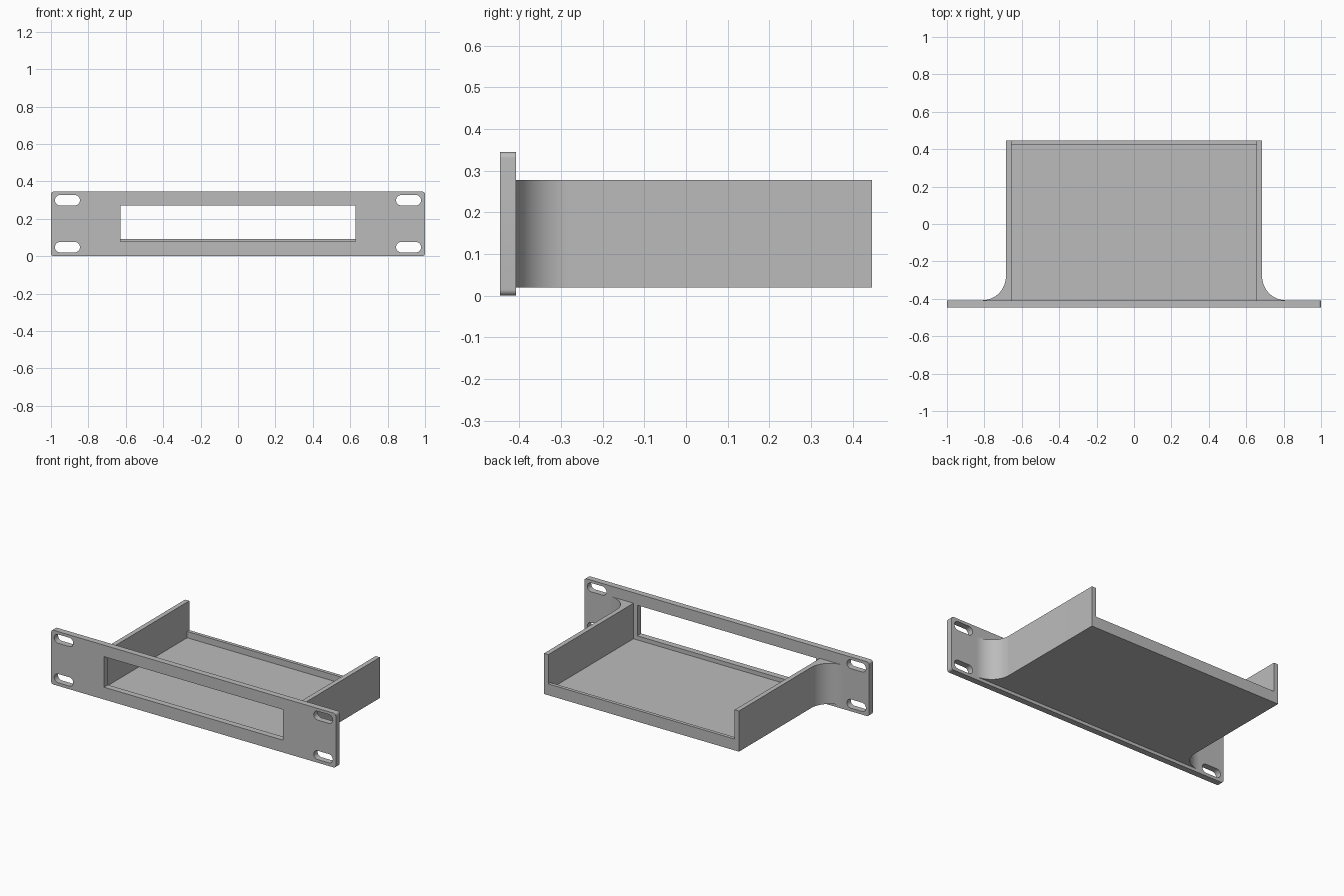
import bpy, bmesh, math

cube = bpy.data.objects.get("Cube")
if cube:
    bpy.data.objects.remove(cube, do_unlink=True)

grey = bpy.data.materials.new("plain_grey")
grey.use_nodes = True
colour = (0.5, 0.5, 0.5, 1)
grey.diffuse_color = colour
grey.node_tree.nodes["Principled BSDF"].inputs["Base Color"].default_value = colour


def prism(name, outline, low, high, axis="Z"):
    """Extrude a closed outline: (x, y) along z, or (x, z) along y."""
    bm = bmesh.new()
    place = (lambda a, b, t: (a, b, t)) if axis == "Z" else (lambda a, b, t: (a, t, b))
    ends = [[bm.verts.new(place(a, b, t)) for a, b in outline] for t in (low, high)]
    for ring in ends:
        bm.faces.new(ring)
    n = len(outline)
    for i in range(n):
        j = (i + 1) % n
        bm.faces.new((ends[0][i], ends[0][j], ends[1][j], ends[1][i]))
    bmesh.ops.recalc_face_normals(bm, faces=bm.faces)
    mesh = bpy.data.meshes.new(name)
    bm.to_mesh(mesh)
    bm.free()
    mesh.materials.append(grey)
    obj = bpy.data.objects.new(name, mesh)
    bpy.context.collection.objects.link(obj)
    return obj


def arc(cx, cy, r, start, end, steps):
    angles = [math.radians(start + (end - start) * i / steps) for i in range(steps + 1)]
    return [(cx + r * math.cos(a), cy + r * math.sin(a)) for a in angles]


def rounded(x0, x1, z0, z1, r, steps=8):
    pts = []
    for k, (cx, cz) in enumerate([(x1 - r, z1 - r), (x0 + r, z1 - r), (x0 + r, z0 + r), (x1 - r, z0 + r)]):
        pts += arc(cx, cz, r, 90 * k, 90 * k + 90, steps)
    # drop coincident points where straight sides vanish
    return [p for i, p in enumerate(pts) if math.dist(p, pts[i - 1]) > 1e-5]


def rect(x0, x1, y0, y1):
    return [(x0, y0), (x1, y0), (x1, y1), (x0, y1)]


def cut(obj, cutters):
    """Subtract the cutters, bake the result and remove the cutters."""
    for c in cutters:
        mod = obj.modifiers.new("cut", "BOOLEAN")
        mod.operation, mod.solver, mod.object = "DIFFERENCE", "EXACT", c
    graph = bpy.context.evaluated_depsgraph_get()
    mesh = bpy.data.meshes.new_from_object(obj.evaluated_get(graph))
    obj.modifiers.clear()
    obj.data = mesh
    for c in cutters:
        bpy.data.objects.remove(c, do_unlink=True)
    bpy.ops.object.select_all(action="DESELECT")
    obj.select_set(True)
    bpy.context.view_layer.objects.active = obj
    bpy.ops.object.shade_smooth_by_angle(angle=math.radians(30))


FRONT, PANEL_BACK, BACK = -0.447, -0.408, 0.447

# Front panel with window and four mounting slots
panel = prism("front_panel", rounded(-1, 1, 0, 0.345, 0.015), FRONT, PANEL_BACK, "Y")
holes = [prism("window_cutter", rect(-0.628, 0.628, 0.078, 0.272), -0.6, -0.3, "Y")]
for side in (-1, 1):
    for z in (0.048, 0.299):
        x = side * 0.912
        holes.append(prism("slot_cutter", rounded(x - 0.067, x + 0.067, z - 0.028, z + 0.028, 0.028),
                           -0.6, -0.3, "Y"))
cut(panel, holes)

# Tray with side walls flaring into the panel, hollowed from above
flare = arc(0.813, -0.28, 0.128, 270, 180, 16)
right_side = flare + [(0.685, BACK)]
outline = right_side + [(-x, y) for x, y in reversed(right_side)]
tray = prism("tray", outline, 0.02, 0.278)
cut(tray, [
    prism("cavity_cutter", rect(-0.655, 0.655, -0.6, 0.425), 0.052, 0.5),
    prism("back_opening_cutter", rect(-0.655, 0.655, 0.3, 0.6), 0.092, 0.5),
])
